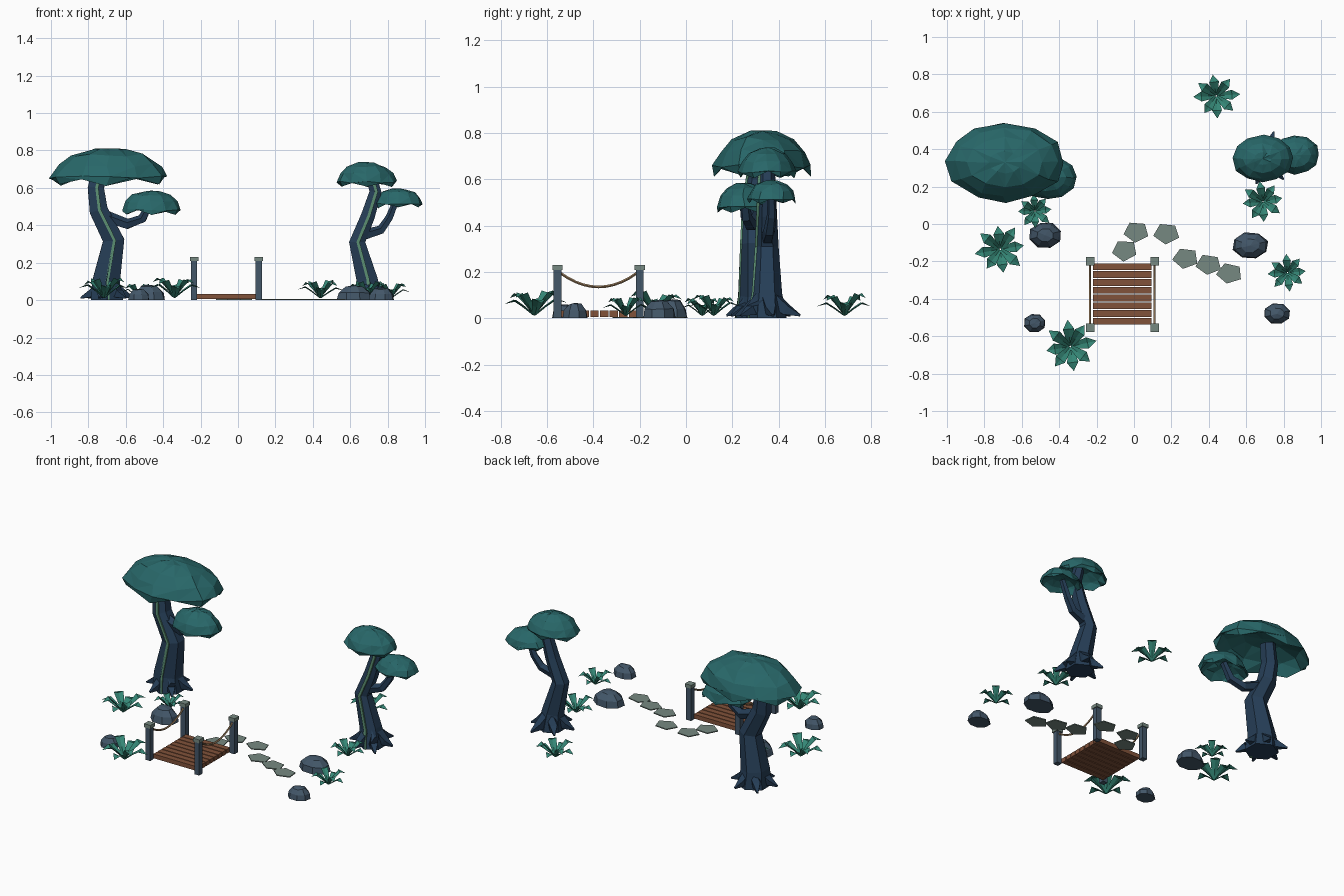
import bpy, bmesh, math, random
from mathutils import Vector

if "Cube" in bpy.data.objects:
    bpy.data.objects.remove(bpy.data.objects["Cube"])

random.seed(4)


def mat(name, r, g, b):
    m = bpy.data.materials.new(name)
    m.diffuse_color = (r, g, b, 1)
    m.use_nodes = True
    m.node_tree.nodes["Principled BSDF"].inputs["Base Color"].default_value = m.diffuse_color
    return m


LEAF = mat("canopy_teal", .021, .136, .141)
BARK = mat("bark_blue", .019, .048, .095)
MOSS = mat("moss_green", .10, .26, .16)
FERN = mat("fern_green", .035, .24, .18)
ROCK = mat("rock_slate", .056, .095, .141)
SLAB = mat("pale_stone", .18, .25, .22)
WOOD = mat("plank_brown", .22, .085, .042)
ROPE = mat("rope_tan", .36, .23, .12)


def finish(name, bm, material, recalc=True):
    if recalc:
        bmesh.ops.recalc_face_normals(bm, faces=bm.faces)
    me = bpy.data.meshes.new(name)
    bm.to_mesh(me)
    bm.free()
    me.materials.append(material)
    ob = bpy.data.objects.new(name, me)
    bpy.context.collection.objects.link(ob)
    return ob


def bridge(bm, a, b):
    n = len(a)
    for i in range(n):
        bm.faces.new((a[i], a[(i + 1) % n], b[(i + 1) % n], b[i]))


def fan(bm, ring, tip):
    for i in range(len(ring)):
        bm.faces.new((ring[i], ring[(i + 1) % len(ring)], tip))


def tube(bm, path, radii, sides=6):
    # faceted tapered tube through the path, kept above the ground
    pts = [Vector(p) for p in path]
    rings = []
    for i, p in enumerate(pts):
        t = (pts[min(i + 1, len(pts) - 1)] - pts[max(i - 1, 0)]).normalized()
        ref = Vector((0, 1, 0)) if abs(t.y) < .6 else Vector((0, 0, 1))
        u = ref.cross(t).normalized()
        v = t.cross(u)
        ring = []
        for k in range(sides):
            a = math.tau * (k + .5) / sides
            q = p + (u * math.cos(a) + v * math.sin(a)) * radii[i]
            q.z = 0 if (i == 0 and p.z == 0) else max(q.z, 0)
            ring.append(bm.verts.new(q))
        rings.append(ring)
    for a, b in zip(rings, rings[1:]):
        bridge(bm, a, b)
    bm.faces.new(rings[0])
    bm.faces.new(rings[-1])


def box(bm, c, s):
    r = bmesh.ops.create_cube(bm, size=1)
    for v in r["verts"]:
        v.co = Vector((v.co.x * s[0] + c[0], v.co.y * s[1] + c[1], v.co.z * s[2] + c[2]))


def canopy(name, c, rx, ry, z0, z1, n=12):
    # domed crown, ragged skirt and hollow underside
    bm = bmesh.new()
    h = z1 - z0
    rings = []
    for r, z in ((.28, .97), (.64, .83), (.88, .56), (1, .24), (.95, None), (.76, .40), (.4, .6)):
        ring = []
        for k in range(n):
            a = math.tau * k / n + random.uniform(-.05, .05)
            j = random.uniform(.95, 1.03)
            if z is None:
                zz = random.uniform(0, .08) if k % 2 else random.uniform(.15, .28)
            else:
                zz = z + random.uniform(-.05, .03)
            ring.append(bm.verts.new((c[0] + rx * r * j * math.cos(a),
                                      c[1] + ry * r * j * math.sin(a), z0 + h * zz)))
        rings.append(ring)
    for a, b in zip(rings, rings[1:]):
        bridge(bm, a, b)
    fan(bm, rings[0], bm.verts.new((c[0], c[1], z1)))
    fan(bm, rings[-1], bm.verts.new((c[0], c[1], z0 + .62 * h)))
    bmesh.ops.triangulate(bm, faces=bm.faces)
    finish(name, bm, LEAF)


def tree(name, path, radii, branch, bradii, root_r):
    bm = bmesh.new()
    tube(bm, path, radii)
    tube(bm, branch, bradii, 5)
    base = Vector(path[0])
    for k in range(6):
        a = math.tau * k / 6 + .2
        d = Vector((math.cos(a), math.sin(a), 0))
        L = root_r * random.uniform(.9, 1.08)
        tube(bm, [base + d * .02 + Vector((0, 0, .09)), base + d * L * .6 + Vector((0, 0, .035)),
                  base + d * L + Vector((0, 0, .012))], [.04, .03, .006], 4)
    finish(name + "_trunk", bm, BARK)
    # moss stripe up the front of the trunk
    bm = bmesh.new()
    tube(bm, [(p[0] + .005, p[1] - r * .88, p[2]) for p, r in zip(path, radii)],
         [.012] * len(path), 4)
    finish(name + "_moss_stripe", bm, MOSS)


# trees
tree("large_tree", [(-.70, .31, 0), (-.705, .31, .10), (-.665, .30, .32), (-.745, .30, .48),
                    (-.76, .31, .60), (-.73, .33, .72)], [.10, .085, .066, .057, .05, .045],
     [(-.72, .30, .45), (-.59, .28, .405), (-.51, .26, .435), (-.465, .25, .53)],
     [.035, .03, .026, .02], .155)
canopy("large_tree_crown", (-.69, .33), .315, .215, .61, .812)
canopy("large_tree_side_crown", (-.465, .25), .157, .12, .45, .585)
tree("small_tree", [(.70, .35, 0), (.69, .35, .11), (.637, .35, .31), (.695, .35, .45),
                    (.735, .35, .58), (.71, .35, .67)], [.085, .065, .05, .043, .037, .033],
     [(.65, .35, .34), (.765, .36, .375), (.81, .37, .44), (.85, .37, .54)],
     [.032, .026, .022, .017], .14)
canopy("small_tree_crown", (.688, .35), .163, .125, .60, .738)
canopy("small_tree_side_crown", (.86, .37), .133, .105, .49, .597)

# plank walkway
bm = bmesh.new()
for i in range(8):
    box(bm, (-.063, -.229 - i * .0416, .019), (.312, .036, .027))
finish("walkway_planks", bm, WOOD)
posts, caps, ropes = bmesh.new(), bmesh.new(), bmesh.new()
for x in (-.235, .11):
    for y in (-.2, -.555):
        box(posts, (x, y, .104), (.034, .034, .208))
        box(caps, (x, y, .219), (.045, .045, .022))
    path = []
    for i in range(11):
        t = i / 5 - 1
        path.append((x, -.3775 + t * .165, .135 + .06 * t * t))
    tube(ropes, path, [.006] * 11, 5)
finish("walkway_posts", posts, ROCK)
finish("post_caps", caps, SLAB)
finish("rope_rails", ropes, ROPE)

# stepping stones
bm = bmesh.new()
for x, y, turn in ((.012, -.042, .85), (.175, -.05, .85), (-.05, -.142, .85),
                   (.275, -.183, .75), (.40, -.217, .8), (.512, -.265, .7)):
    lo, hi = [], []
    for k in range(5):
        a = math.tau * k / 5 + turn
        r = random.uniform(.067, .074)
        px, py = x + r * math.cos(a), y + r * .82 * math.sin(a)
        lo.append(bm.verts.new((px, py, 0)))
        hi.append(bm.verts.new((px, py, .006)))
    bridge(bm, lo, hi)
    bm.faces.new(lo)
    bm.faces.new(hi)
finish("stepping_stones", bm, SLAB)

# rocks
for i, (x, y, rx, ry, h) in enumerate(((-.475, -.06, .088, .07, .082), (.622, -.115, .097, .073, .08),
                                       (.765, -.48, .073, .058, .066), (-.53, -.53, .059, .053, .06))):
    bm = bmesh.new()
    rings = []
    for r, z in ((1, 0), (.9, .5), (.52, .93)):
        ring = []
        for k in range(8):
            a = math.tau * (k + .4) / 8
            j = r * random.uniform(.95, 1.05)
            ring.append(bm.verts.new((x + rx * j * math.cos(a), y + ry * j * math.sin(a),
                                      h * z * random.uniform(.92, 1.05))))
        rings.append(ring)
    bridge(bm, rings[0], rings[1])
    bridge(bm, rings[1], rings[2])
    fan(bm, rings[2], bm.verts.new((x, y, h)))
    bm.faces.new(rings[0])
    finish("rock_%d" % (i + 1), bm, ROCK)

# ferns: eight folded arching leaves each
for i, (x, y, r) in enumerate(((.44, .685, .125), (.69, .12, .115), (.82, -.26, .105),
                               (-.715, -.135, .138), (-.53, .07, .098), (-.34, -.655, .145))):
    bm = bmesh.new()
    for k in range(8):
        a = math.tau * k / 8 + .12 + random.uniform(-.1, .1)
        d = Vector((math.cos(a), math.sin(a), 0))
        s = Vector((-d.y, d.x, 0))
        L = r * random.uniform(.88, 1.03)
        h = r * (.72 if k % 2 else .48) * random.uniform(.9, 1.1)
        prev = None
        for t, w, z in ((.03, .07, .1), (.35, .15, .6), (.65, .21, 1)):
            p = Vector((x, y, z * h + .008)) + d * L * t
            cut = Vector((0, 0, .06 * r))
            row = [bm.verts.new(q) for q in (p - s * w * r + cut * .5, p - cut * .5, p + s * w * r + cut * .5)]
            if prev:
                for m in (0, 1):
                    bm.faces.new((prev[m], row[m], row[m + 1], prev[m + 1]))
            prev = row
        tip = bm.verts.new(Vector((x, y, h * .9)) + d * L)
        for m in (0, 1):
            bm.faces.new((prev[m], tip, prev[m + 1]))
    for f in bm.faces:
        f.normal_update()
        if f.normal.z < 0:
            f.normal_flip()
    finish("fern_%d" % (i + 1), bm, FERN, False)
